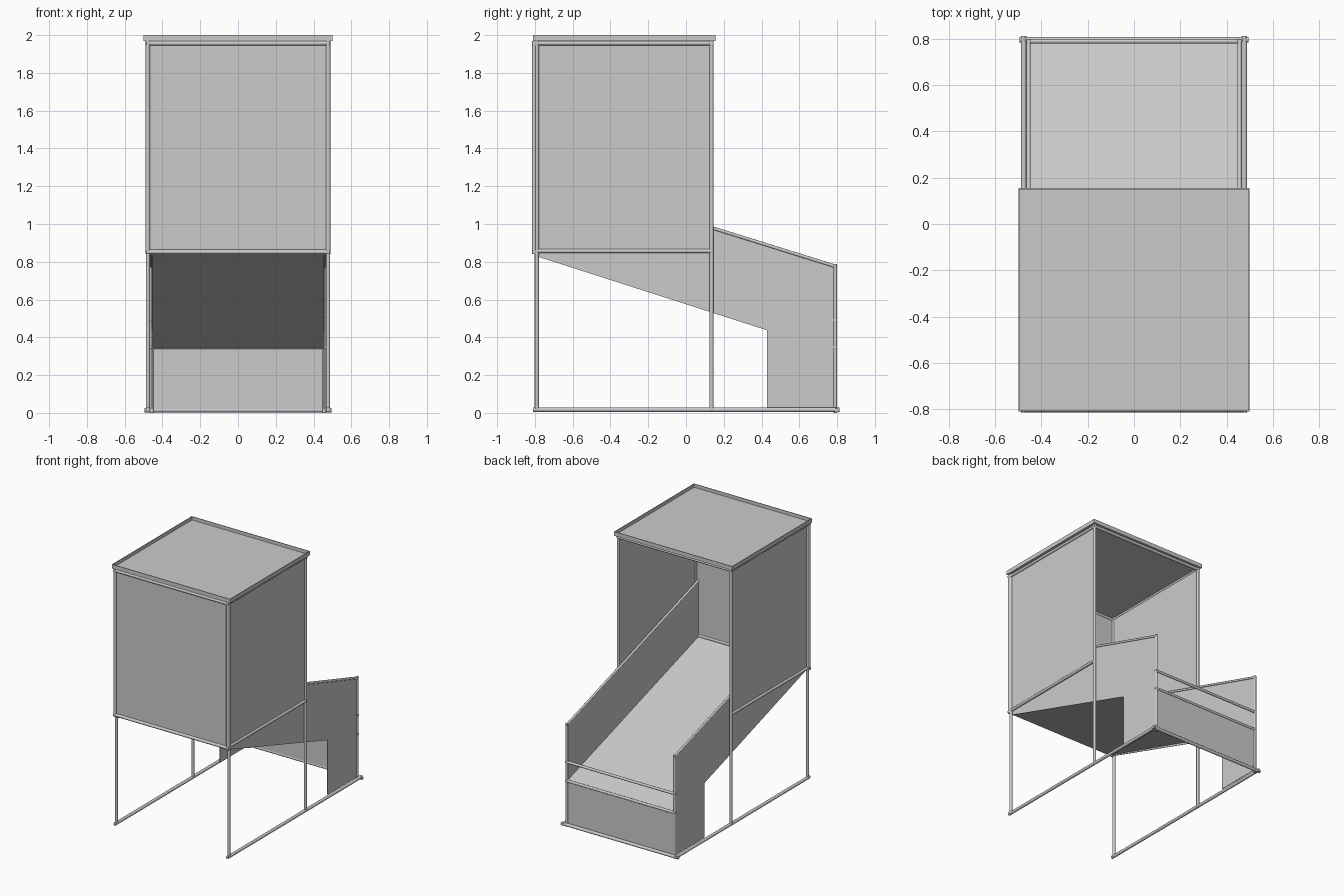
import bpy, bmesh
from mathutils import Vector

if "Cube" in bpy.data.objects:
    bpy.data.objects.remove(bpy.data.objects["Cube"])

R = 0.011   # tube radius
T = 0.005   # sheet thickness


def finish(name, bm):
    bmesh.ops.recalc_face_normals(bm, faces=bm.faces)
    me = bpy.data.meshes.new(name)
    bm.to_mesh(me)
    bm.free()
    ob = bpy.data.objects.new(name, me)
    bpy.context.collection.objects.link(ob)
    return ob


def tube(name, a, b, r=R):
    a, b = Vector(a), Vector(b)
    bm = bmesh.new()
    bmesh.ops.create_cone(bm, cap_ends=True, segments=12, radius1=r, radius2=r, depth=(b - a).length)
    ob = finish(name, bm)
    for p in ob.data.polygons:
        p.use_smooth = len(p.vertices) == 4
    ob.location = (a + b) / 2
    ob.rotation_mode = 'QUATERNION'
    ob.rotation_quaternion = Vector((0, 0, 1)).rotation_difference(b - a)
    return ob


def sheet(name, pts, offset):
    """Flat polygon extruded by the offset vector, centred on its plane."""
    bm = bmesh.new()
    off = Vector(offset)
    face = bm.faces.new([bm.verts.new(Vector(p) - off / 2) for p in pts])
    ext = bmesh.ops.extrude_face_region(bm, geom=[face], use_keep_orig=True)
    bmesh.ops.translate(bm, vec=off, verts=[v for v in ext['geom'] if isinstance(v, bmesh.types.BMVert)])
    return finish(name, bm)


def side_sheet(name, x, yz):
    return sheet(name, [(x, y, z) for y, z in yz], (T, 0, 0))


def box(name, lo, hi):
    return sheet(name, [(lo[0], lo[1], (lo[2] + hi[2]) / 2), (hi[0], lo[1], (lo[2] + hi[2]) / 2),
                        (hi[0], hi[1], (lo[2] + hi[2]) / 2), (lo[0], hi[1], (lo[2] + hi[2]) / 2)],
                 (0, 0, hi[2] - lo[2]))


YF, YB, YE = -0.79, 0.135, 0.79     # front posts, rear posts, slide end
for s, side in ((-1, "left"), (1, "right")):
    # tower posts and rails
    xp, xi = s * 0.477, s * 0.456
    tube(side + "_front_post", (xp, YF, 0.01), (xp, YF, 1.97))
    tube(side + "_rear_post", (xp, YB, 0.01), (xp, YB, 1.97))
    tube(side + "_ground_rail", (xp, -0.81, 0.017), (xp, 0.812, 0.017), 0.012)
    tube(side + "_floor_rail", (xp, -0.80, 0.857), (xp, YB, 0.857))
    tube(side + "_top_rail", (xp, -0.80, 1.957), (xp, 0.145, 1.957))
    side_sheet(side + "_wall", s * 0.473, [(YF, 0.857), (YB, 0.857), (YB, 1.957), (YF, 1.957)])
    # front wall frame upright
    tube(side + "_wall_frame", (xp, -0.803, 0.84), (xp, -0.803, 1.97), 0.012)
    # slide side, its top rail, end post and lower skirt
    side_sheet(side + "_slide_side", xi, [(-0.80, 0.832), (0.77, 0.328), (YE, 0.328), (YE, 0.775), (-0.80, 1.275)])
    tube(side + "_slide_handrail", (xi, -0.80, 1.272), (xi, 0.797, 0.774), 0.009)
    tube(side + "_slide_end_post", (xi, YE, 0), (xi, YE, 0.787), 0.01)
    side_sheet(side + "_skirt", xi, [(0.43, 0.02), (YE, 0.02), (YE, 0.335), (0.43, 0.437)])

# front wall and its horizontal tubes
box("front_wall", (-0.477, -0.803, 0.85), (0.477, -0.798, 1.96))
for z, label in ((0.852, "lower"), (1.957, "upper")):
    tube("front_wall_tube_" + label, (-0.488, -0.803, z), (0.488, -0.803, z), 0.012)
tube("rear_top_rail", (-0.488, YB, 1.957), (0.488, YB, 1.957))

# slide bed
sheet("slide_bed", [(-0.455, -0.80, 0.843), (0.455, -0.80, 0.843), (0.455, YE, 0.345), (-0.455, YE, 0.345)],
      (0, 0, T))

# end of slide: cover panel and cross bars
box("end_panel", (-0.456, 0.787, 0.015), (0.456, 0.792, 0.345))
for z, w, label in ((0.492, 0.465, "stop"), (0.348, 0.465, "slide")):
    tube(label + "_bar", (-w, YE, z), (w, YE, z), 0.01)
tube("ground_bar", (-0.495, 0.797, 0.015), (0.495, 0.797, 0.015), 0.012)

# roof tray: recessed panel with upright rim
y0, y1 = -0.81, 0.155
box("roof_panel", (-0.497, y0, 1.969), (0.497, y1, 1.974))
for s, side in ((-1, "left"), (1, "right")):
    x = s * 0.4975
    box("roof_rim_" + side, (x - T / 2, y0, 1.969), (x + T / 2, y1, 2.0))
for y, side in ((y0, "front"), (y1 - T, "rear")):
    box("roof_rim_" + side, (-0.5, y, 1.969), (0.5, y + T, 2.0))
